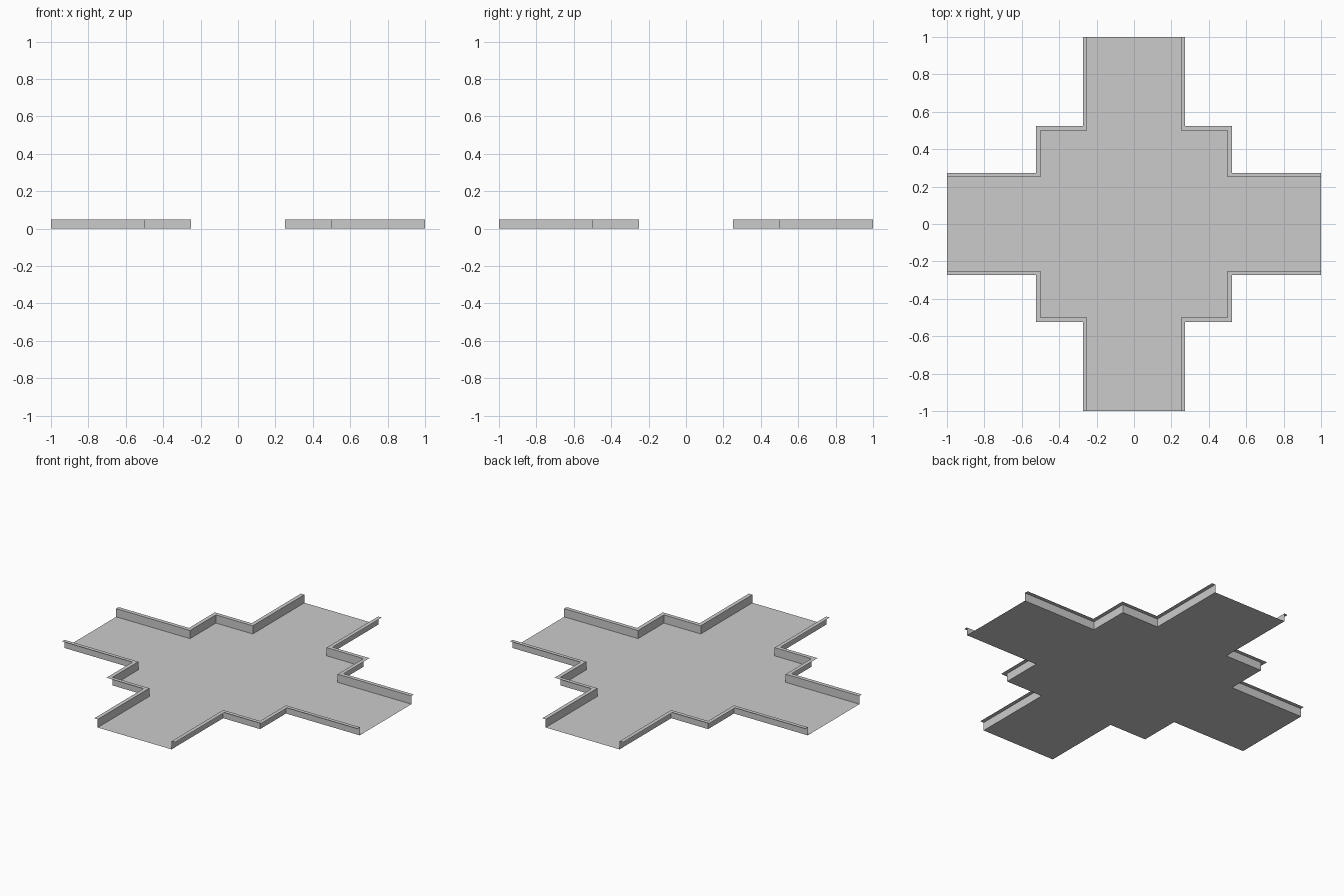
import bpy
import bmesh
from math import pi
from mathutils import Matrix, Vector

if "Cube" in bpy.data.objects:
    bpy.data.objects.remove(bpy.data.objects["Cube"], do_unlink=True)

ARM, HUB, REACH = 0.25, 0.5, 1.0   # half widths and arm length
HEIGHT, LIP = 0.05, 0.024          # kerb wall height and ledge width

grey = bpy.data.materials.new("plain grey")
grey.use_nodes = True
colour = (0.6, 0.6, 0.6, 1)
grey.diffuse_color = colour
grey.node_tree.nodes["Principled BSDF"].inputs["Base Color"].default_value = colour


def corner_path(offset, z):
    """Stepped edge of one quadrant, from the +x arm end to the +y arm end."""
    a, h = ARM + offset, HUB + offset
    return [Vector((x, y, z)) for x, y in
            [(REACH, a), (h, a), (h, h), (a, h), (a, REACH)]]


def make_object(name, bm):
    mesh = bpy.data.meshes.new(name)
    bm.to_mesh(mesh)
    bm.free()
    mesh.materials.append(grey)
    obj = bpy.data.objects.new(name, mesh)
    bpy.context.collection.objects.link(obj)


turns = [Matrix.Rotation(i * pi / 2, 4, "Z") for i in range(4)]

# Cross-shaped floor sheet
bm = bmesh.new()
bm.faces.new([bm.verts.new(t @ p) for t in turns for p in corner_path(0, 0)])
make_object("floor", bm)

# Upright kerb wall with an outward ledge, one per quadrant
names = ["back_left", "back_right", "front_right", "front_left"]
for name, turn in zip(names, turns):
    bm = bmesh.new()
    rows = [[bm.verts.new(turn @ p) for p in corner_path(offset, z)]
            for offset, z in [(0, 0), (0, HEIGHT), (LIP, HEIGHT)]]
    for low, high in zip(rows, rows[1:]):
        for i in range(len(low) - 1):
            bm.faces.new([low[i + 1], low[i], high[i], high[i + 1]])
    make_object(name + "_kerb", bm)
